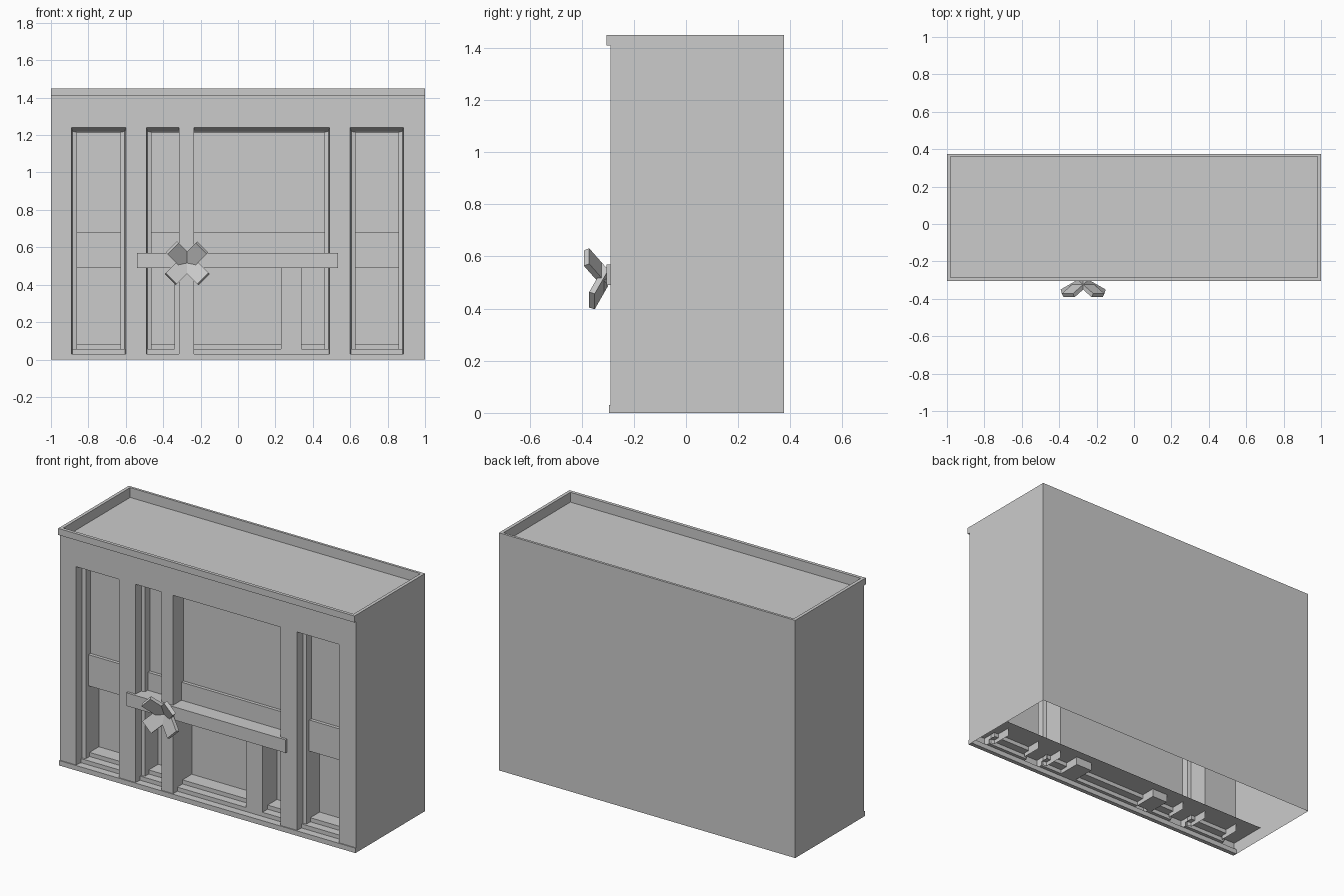
import bpy, bmesh
from mathutils import Vector, Matrix

if "Cube" in bpy.data.objects:
    bpy.data.objects.remove(bpy.data.objects["Cube"])

FRONT, BACK, TOP = -0.29, 0.375, 1.45


class Sheet:
    """Collects quads, each turned to face a given direction, into one object."""
    def __init__(self, name):
        self.name, self.bm = name, bmesh.new()

    def quad(self, pts, facing):
        f = self.bm.faces.new([self.bm.verts.new(p) for p in pts])
        f.normal_update()
        if f.normal.dot(Vector(facing)) < 0:
            f.normal_flip()

    def rect_x(self, x, y0, y1, z0, z1, s):
        self.quad([(x, y0, z0), (x, y1, z0), (x, y1, z1), (x, y0, z1)], (s, 0, 0))

    def rect_y(self, y, x0, x1, z0, z1, s):
        self.quad([(x0, y, z0), (x1, y, z0), (x1, y, z1), (x0, y, z1)], (0, s, 0))

    def rect_z(self, z, x0, x1, y0, y1, s):
        self.quad([(x0, y0, z), (x1, y0, z), (x1, y1, z), (x0, y1, z)], (0, 0, s))

    def done(self):
        bmesh.ops.remove_doubles(self.bm, verts=self.bm.verts, dist=1e-5)
        me = bpy.data.meshes.new(self.name)
        self.bm.to_mesh(me)
        self.bm.free()
        ob = bpy.data.objects.new(self.name, me)
        bpy.context.collection.objects.link(ob)
        return ob


def box(name, x0, x1, y0, y1, z0, z1, matrix=None):
    s = Sheet(name)
    for a, b in ((x0, -1), (x1, 1)):
        s.rect_x(a, y0, y1, z0, z1, b)
    for a, b in ((y0, -1), (y1, 1)):
        s.rect_y(a, x0, x1, z0, z1, b)
    for a, b in ((z0, -1), (z1, 1)):
        s.rect_z(a, x0, x1, y0, y1, b)
    if matrix:
        s.bm.transform(matrix)
    return s.done()


# Outer walls, open underneath, with parapet and sunken roof
s = Sheet("outer_walls")
for sx in (-1, 1):
    s.rect_x(sx, FRONT, BACK, 0, TOP, sx)
    s.rect_x(sx * 0.98, -0.285, 0.36, 1.39, TOP, -sx)
    s.rect_z(TOP, sx * 0.98, sx, -0.285, 0.36, 1)
s.rect_y(BACK, -1, 1, 0, TOP, 1)
for y, o, d in ((-0.285, -0.29, 1), (0.36, BACK, -1)):
    s.rect_y(y, -0.98, 0.98, 1.39, TOP, d)
    s.rect_z(TOP, -1, 1, y, o, 1)
s.rect_z(1.39, -0.98, 0.98, -0.285, 0.36, 1)
s.done()

# Front wall: pillars and lintel, with the ground slab behind each pillar
pillars = [(-1, -0.89), (-0.60, -0.49), (-0.315, -0.235), (0.49, 0.60), (0.885, 1)]
s = Sheet("front_wall")
for a, b in pillars:
    s.rect_y(FRONT, a, b, 0, 1.24, -1)
    s.rect_z(0.08, a, b, FRONT, -0.11, -1)
s.rect_y(FRONT, -1, 1, 1.24, 1.41, -1)
s.rect_z(0.08, -1, 1, -0.11, -0.055, -1)
s.done()

# Openings: left x, right x, splay on left, splay on right
openings = [("left_window", -0.89, -0.60, 1, 1), ("narrow_window", -0.49, -0.315, 1, 0),
            ("main_window", -0.235, 0.49, 0, 1), ("right_window", 0.60, 0.885, 1, 1)]
# reveal levels: side inset, top inset, y
levels = [(0, 0, FRONT), (0.006, 0.02, -0.24), (0.028, 0.025, -0.235)]
steps = [(-0.29, 0.03), (-0.25, 0.03), (-0.25, 0.055), (-0.20, 0.055), (-0.20, 0.08), (-0.11, 0.08)]
panel = [(-0.11, 0.08), (-0.11, 0.49), (-0.21, 0.49), (-0.21, 0.68), (-0.19, 0.68), (-0.19, 1.215)]

for name, x0, x1, sl, sr in openings:
    # splayed frame
    s = Sheet(name + "_reveal")
    loops = []
    for dx, dz, y in levels:
        a, b, t = x0 + dx * sl, x1 - dx * sr, 1.24 - dz
        loops.append([(a, y, 0.03), (a, y, t), (b, y, t), (b, y, 0.03)])
    for p, q in zip(loops, loops[1:]):
        for i, d in enumerate(((1, -.5, 0), (0, -.5, -1), (-1, -.5, 0))):
            s.quad([p[i], p[i + 1], q[i + 1], q[i]], d)
    xi, xj = x0 + 0.028 * sl, x1 - 0.028 * sr
    for x, d in ((xi, 1), (xj, -1)):
        s.rect_x(x, -0.235, -0.11, 0.03, 0.49, d)
        s.rect_x(x, -0.235, -0.19, 0.49, 1.215, d)
    s.rect_z(1.215, xi, xj, -0.235, -0.19, -1)
    s.done()
    # steps at the foot, then lower panel, middle band and upper pane
    for part, prof, a, b in (("_steps", steps, x0, x1), ("_panel", panel, xi, xj)):
        s = Sheet(name + part)
        for (ya, za), (yb, zb) in zip(prof, prof[1:]):
            if ya == yb:
                d = (0, -1, 0)
            else:
                d = (0, 0, -1) if za == 0.49 else (0, 0, 1)
            s.quad([(a, ya, za), (b, ya, za), (b, yb, zb), (a, yb, zb)], d)
        s.done()

# Trim, shelf board and short posts below it
box("cornice", -1, 1, -0.305, -0.285, 1.41, TOP)
box("base_lip", -1, 1, -0.296, -0.27, 0, 0.03)
box("shelf_board", -0.54, 0.535, -0.305, -0.21, 0.49, 0.57)
box("left_short_post", -0.34, -0.235, -0.25, -0.11, 0.03, 0.49)
box("right_short_post", 0.23, 0.34, -0.25, -0.11, 0.03, 0.49)

# Four tilted flaps crossing on the shelf board
for name, ang, tilt in (("upper_right", 45, 32), ("upper_left", 135, 32),
                        ("lower_left", 225, 22), ("lower_right", 315, 22)):
    m = (Matrix.Translation((-0.272, -0.307, 0.518))
         @ Matrix.Rotation(-ang * 0.0174533, 4, 'Y')
         @ Matrix.Rotation(-tilt * 0.0174533, 4, 'Z'))
    box("flap_" + name, 0, 0.135, -0.015, 0.008, -0.042, 0.042, m)
